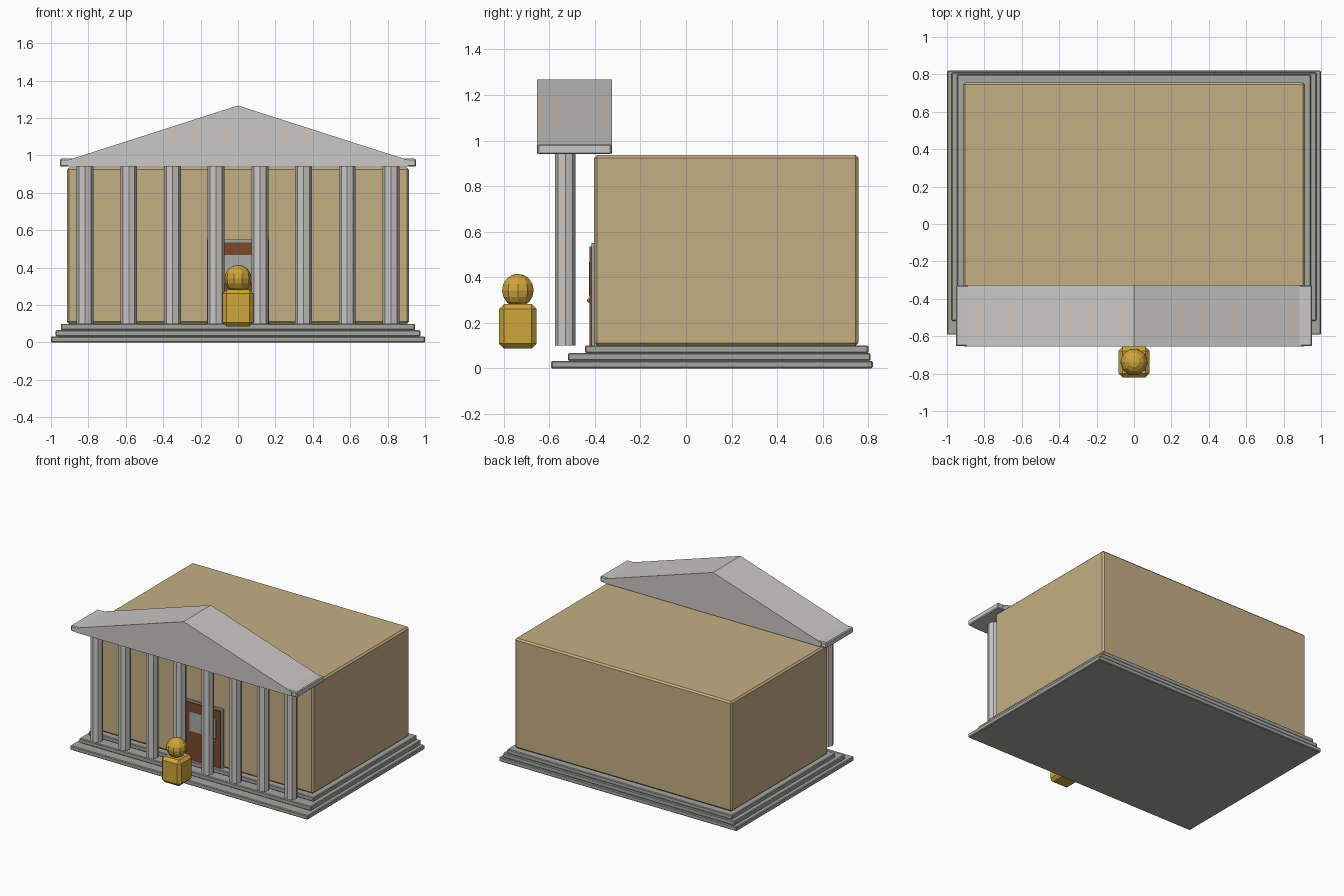
import bpy, bmesh, math

cube = bpy.data.objects.get("Cube")
if cube:
    bpy.data.objects.remove(cube, do_unlink=True)


def material(name, rgb):
    m = bpy.data.materials.new(name)
    m.use_nodes = True
    m.diffuse_color = (*rgb, 1)
    m.node_tree.nodes["Principled BSDF"].inputs["Base Color"].default_value = (*rgb, 1)
    return m


TAN = material("tan wall", (0.56, 0.43, 0.23))
LIGHT = material("light stone", (0.59, 0.58, 0.57))
STONE = material("grey stone", (0.38, 0.38, 0.35))
GOLD = material("gold", (0.62, 0.38, 0.045))
BROWN = material("brown wood", (0.2, 0.065, 0.024))
PANE = material("grey pane", (0.40, 0.40, 0.39))


def finish(name, bm, mat):
    bmesh.ops.recalc_face_normals(bm, faces=bm.faces)
    mesh = bpy.data.meshes.new(name)
    bm.to_mesh(mesh)
    bm.free()
    mesh.materials.append(mat)
    ob = bpy.data.objects.new(name, mesh)
    bpy.context.collection.objects.link(ob)
    return ob


def box(name, half_x, y, z, mat, bevel=0.0):
    """Box centred on x, with y and z given as (low, high) and optional chamfer."""
    bm = bmesh.new()
    bmesh.ops.create_cube(bm, size=1)
    for v in bm.verts:
        v.co = (v.co.x * 2 * half_x,
                y[0] + (v.co.y + 0.5) * (y[1] - y[0]),
                z[0] + (v.co.z + 0.5) * (z[1] - z[0]))
    if bevel:
        bmesh.ops.bevel(bm, geom=bm.edges[:], offset=bevel, segments=1,
                        affect='EDGES', profile=0.5)
    return finish(name, bm, mat)


def ball(name, centre, radius, mat, segments, rings):
    bm = bmesh.new()
    bmesh.ops.create_uvsphere(bm, u_segments=segments, v_segments=rings, radius=radius)
    ob = finish(name, bm, mat)
    ob.location = centre
    return ob


# Stepped base
box("bottom_step", 1.0, (-0.592, 0.82), (0.0, 0.033), STONE, 0.005)
box("middle_step", 0.975, (-0.518, 0.81), (0.033, 0.067), STONE, 0.005)
box("top_step", 0.947, (-0.443, 0.80), (0.067, 0.10), STONE, 0.005)

# Main hall
box("hall", 0.915, (-0.403, 0.757), (0.10, 0.936), TAN, 0.012)

# Row of eight-sided columns
for i in range(8):
    bm = bmesh.new()
    bmesh.ops.create_cone(bm, cap_ends=True, segments=8, radius1=0.045,
                          radius2=0.045, depth=0.84)
    column = finish(f"column_{i + 1}", bm, LIGHT)
    column.location = ((i - 3.5) * 0.2336, -0.53, 0.52)

# Pediment: slab with gable prism
box("pediment_slab", 0.953, (-0.652, -0.328), (0.94, 0.983), LIGHT, 0.006)
bm = bmesh.new()
profile = [(-0.91, 0.942), (0.91, 0.942), (0.91, 0.975), (0, 1.267), (-0.91, 0.975)]
front = bm.faces.new([bm.verts.new((x, -0.655, z)) for x, z in profile])
back = bmesh.ops.extrude_face_region(bm, geom=[front])
bmesh.ops.translate(bm, vec=(0, 0.33, 0),
                    verts=[g for g in back["geom"] if isinstance(g, bmesh.types.BMVert)])
if not any(len(f.verts) == 5 and f.calc_center_median().y < -0.6 for f in bm.faces):
    bm.faces.new([v for v in front.verts])
finish("gable", bm, LIGHT)

# Door with frame, pane and handle
box("door_frame", 0.165, (-0.415, -0.40), (0.10, 0.55), STONE)
box("door", 0.148, (-0.423, -0.41), (0.10, 0.535), BROWN)
box("door_pane", 0.11, (-0.426, -0.42), (0.32, 0.467), PANE)
ball("door_handle", (0.10, -0.426, 0.298), 0.009, GOLD, 8, 6)

# Statue
box("statue_body", 0.083, (-0.82, -0.656), (0.086, 0.283), GOLD, 0.022)
head = ball("statue_head", (0, -0.738, 0.342), 0.073, GOLD, 10, 8)
head.rotation_euler.z = math.pi / 2
